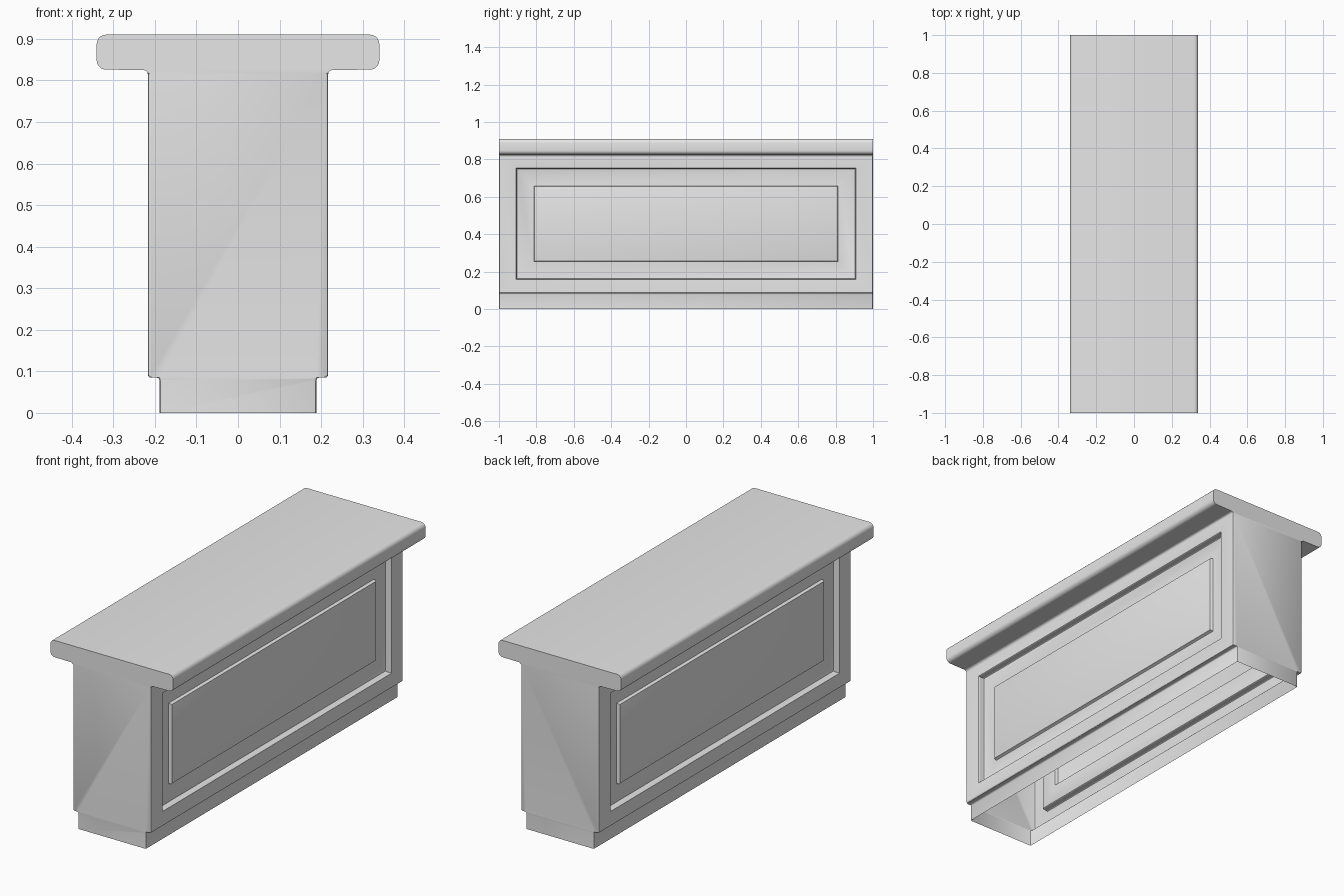
import bpy, bmesh, math

cube = bpy.data.objects.get("Cube")
if cube:
    bpy.data.objects.remove(cube)

grey = bpy.data.materials.new("plain_grey")
grey.use_nodes = True
grey.diffuse_color = (0.8, 0.8, 0.8, 1)
grey.node_tree.nodes["Principled BSDF"].inputs["Base Color"].default_value = (0.8, 0.8, 0.8, 1)


def finish(bm, name):
    """Turn a bmesh into a named object with sharp-edged smooth shading."""
    mesh = bpy.data.meshes.new(name)
    bm.to_mesh(mesh)
    bm.free()
    mesh.materials.append(grey)
    obj = bpy.data.objects.new(name, mesh)
    bpy.context.collection.objects.link(obj)
    bpy.ops.object.select_all(action='DESELECT')
    obj.select_set(True)
    bpy.context.view_layer.objects.active = obj
    bpy.ops.object.shade_smooth_by_angle(angle=math.radians(30))
    return obj


def arc(cx, cz, r, start, end, steps=3):
    """Points of a rounded corner, angles in degrees."""
    angles = [math.radians(start + (end - start) * i / steps) for i in range(steps + 1)]
    return [(cx + r * math.cos(a), cz + r * math.sin(a)) for a in angles]


WALL_X, WALL_LOW, WALL_HIGH = 0.217, 0.092, 0.815
END_ROUND = 0.006

# Half of the cross-section, from the plinth up to the worktop
half = [(0.189, 0)]
half += arc(0.196, 0.078, 0.007, 180, 90)
half += arc(0.21, WALL_LOW, 0.007, 270, 360)
wall_start = len(half) - 1
half += arc(0.227, WALL_HIGH, 0.01, 180, 90)
half += arc(0.318, 0.848, 0.022, 270, 360, 5)
half += arc(0.318, 0.888, 0.022, 0, 90, 5)

# Counter shell: open underneath, body rounded towards its flat ends
bm = bmesh.new()
stations = [(1, END_ROUND), (0.998, 0.002), (1 - END_ROUND, 0)]
stations += [(-y, s) for y, s in reversed(stations)]
rows = []
for y, shrink in stations:
    pts = [(x - (shrink if z < 0.82 else 0), z) for x, z in half]
    pts += [(-x, z) for x, z in reversed(pts)]
    rows.append([bm.verts.new((x, y, z)) for x, z in pts])
last = len(rows[0]) - 1
walls = (wall_start, last - wall_start - 1)
for r, (a, b) in enumerate(zip(rows, rows[1:])):
    for i in range(last):
        if r == 2 and i in walls:
            continue  # the panelled sides fill these openings
        bm.faces.new((a[i], a[i + 1], b[i + 1], b[i]))
bm.faces.new(rows[0])
bm.faces.new(rows[-1])
bmesh.ops.recalc_face_normals(bm, faces=bm.faces)
finish(bm, "counter_shell")


# Panelled sides: recessed frame around a raised field
def rounded_step(inset, top, bottom):
    """Inset and depth pairs for a steep step with softened edges."""
    s = 0.004 if bottom > top else -0.004
    return [(inset, top), (inset + 0.004, top + s * 0.3), (inset + 0.006, top + s),
            (inset + 0.007, bottom - s), (inset + 0.009, bottom - s * 0.3), (inset + 0.013, bottom)]


steps = rounded_step(0, 0, 0.033) + rounded_step(0.094, 0.033, 0.016)
for side, name in ((1, "left_panel"), (-1, "right_panel")):
    bm = bmesh.new()
    rects = [(1 - END_ROUND, WALL_LOW, WALL_HIGH, 0)]
    rects += [(0.912 - i, 0.155 + i, 0.757 - i, d) for i, d in steps]
    rings = []
    for y, low, high, depth in rects:
        x = side * (WALL_X - depth)
        corners = [(-y, low), (y, low), (y, high), (-y, high)]
        rings.append([bm.verts.new((x, cy * side, cz)) for cy, cz in corners])
    for a, b in zip(rings, rings[1:]):
        for i in range(4):
            j = (i + 1) % 4
            bm.faces.new((a[i], a[j], b[j], b[i]))
    bm.faces.new(rings[-1])
    finish(bm, name)
